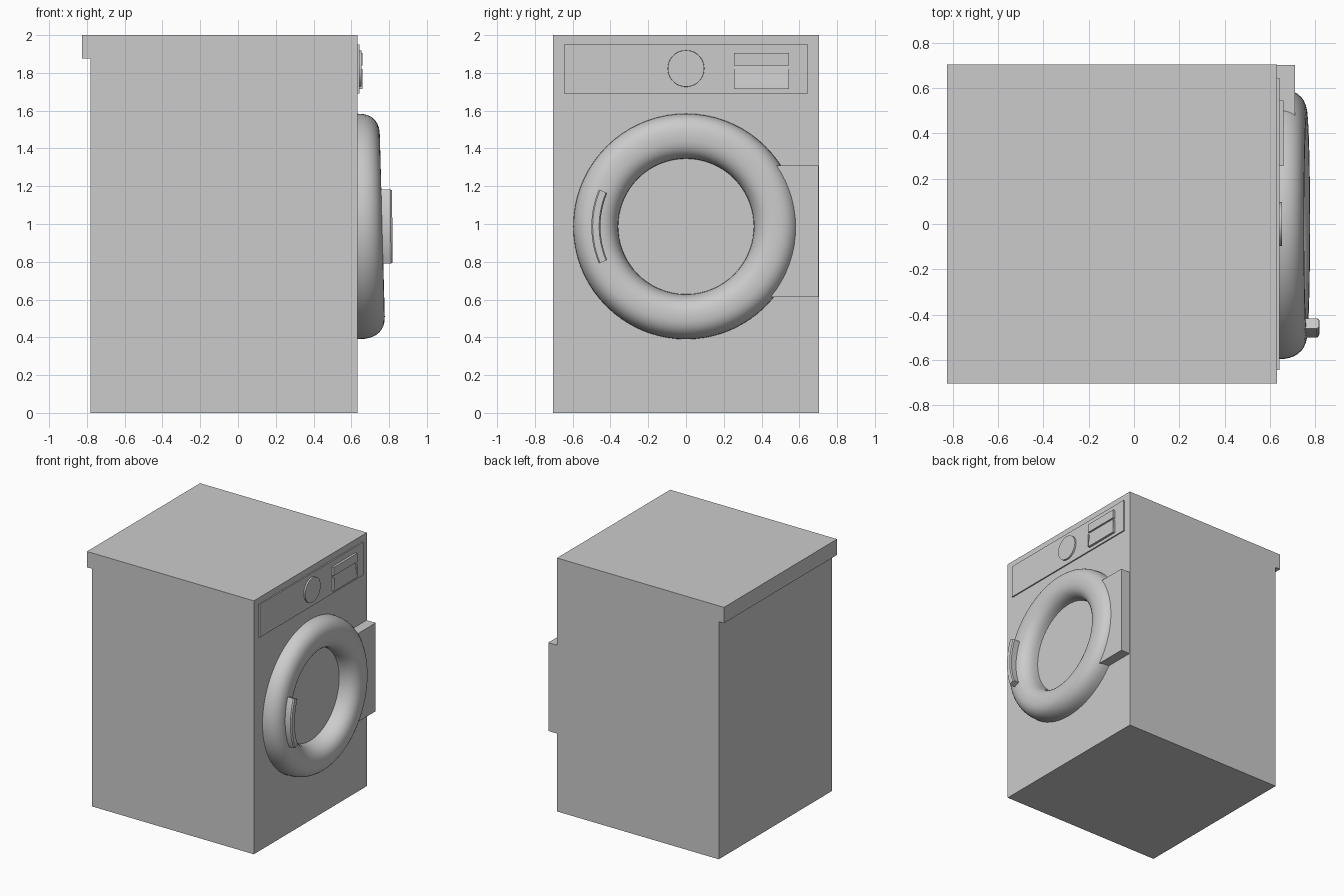
import bpy, bmesh
from math import sin, cos, pi, radians

if "Cube" in bpy.data.objects:
    bpy.data.objects.remove(bpy.data.objects["Cube"])

FACE = 0.632      # x of the appliance's door side
DOOR_Z = 0.987    # height of the door centre


def make(name, bm, smooth=False):
    bmesh.ops.recalc_face_normals(bm, faces=bm.faces)
    me = bpy.data.meshes.new(name)
    bm.to_mesh(me)
    bm.free()
    ob = bpy.data.objects.new(name, me)
    bpy.context.collection.objects.link(ob)
    if smooth:
        bpy.context.view_layer.objects.active = ob
        ob.select_set(True)
        bpy.ops.object.shade_smooth_by_angle(angle=radians(35))
        ob.select_set(False)
    return ob


def prism(name, profile, y0, y1):
    """Extrude an (x, z) profile along y."""
    bm = bmesh.new()
    f = bm.faces.new([bm.verts.new((x, y0, z)) for x, z in profile])
    ext = bmesh.ops.extrude_face_region(bm, geom=[f])
    bmesh.ops.translate(bm, vec=(0, y1 - y0, 0),
                        verts=[v for v in ext["geom"] if isinstance(v, bmesh.types.BMVert)])
    return make(name, bm)


def box(name, x0, x1, y0, y1, z0, z1):
    return prism(name, [(x0, z0), (x1, z0), (x1, z1), (x0, z1)], y0, y1)


def skin(name, rings, closed):
    """Bridge a list of point loops, capped or joined end to end."""
    bm = bmesh.new()
    vs = [[bm.verts.new(p) for p in r] for r in rings]
    n, m = len(vs), len(vs[0])
    for i in range(n if closed else n - 1):
        a, b = vs[i], vs[(i + 1) % n]
        for j in range(m):
            k = (j + 1) % m
            bm.faces.new((a[j], a[k], b[k], b[j]))
    if not closed:
        bm.faces.new(vs[0])
        bm.faces.new(vs[-1])
    return make(name, bm, True)


# Cabinet with the rear lip of the worktop
prism("cabinet", [(-0.78, 0), (FACE, 0), (FACE, 2), (-0.825, 2),
                  (-0.825, 1.875), (-0.78, 1.875)], -0.705, 0.705)

# Control panel, display and detergent drawer with a sloping grip
box("control_panel", FACE - 0.02, 0.642, -0.645, 0.645, 1.69, 1.95)
box("display", 0.63, 0.66, 0.255, 0.545, 1.838, 1.905)
prism("detergent_drawer", [(0.63, 1.715), (0.66, 1.715), (0.657, 1.74),
                           (0.65, 1.79), (0.645, 1.838), (0.63, 1.838)], 0.258, 0.542)
for y in (0.255, 0.542):
    box("drawer_side", 0.63, 0.66, y, y + 0.003, 1.715, 1.82)

# Slightly tapered programme knob
skin("knob", [[(x, r * cos(2 * pi * i / 48), 1.823 + r * sin(2 * pi * i / 48))
               for i in range(48)] for x, r in ((0.63, 0.098), (0.654, 0.096))], False)

# Door ring: squarish half-round section, deeper towards the bottom
rings = []
for i in range(72):
    a = 2 * pi * i / 72
    h = 0.132 - 0.013 * sin(a)
    loop = []
    for j in range(19):
        t = pi * j / 18
        r = 0.478 + 0.119 * abs(cos(t)) ** (2 / 2.4) * (1 if cos(t) > 0 else -1)
        loop.append((FACE + h * max(sin(t), 0) ** (2 / 2.4), r * cos(a), DOOR_Z + r * sin(a)))
    rings.append(loop)
skin("door_ring", rings, True)

# Hinge block beside the ring
box("hinge_block", FACE - 0.02, 0.711, 0.44, 0.702, 0.613, 1.31)

# Curved door handle
rings = []
for i in range(13):
    a = pi + radians(-23 + 46 * i / 12)
    tilt = 0.004 * sin(a)
    rings.append([(x - tilt, r * cos(a), DOOR_Z + r * sin(a))
                  for x, r in ((0.735, 0.453), (0.808, 0.453), (0.817, 0.46),
                               (0.817, 0.494), (0.808, 0.501), (0.735, 0.501))])
skin("door_handle", rings, False)
